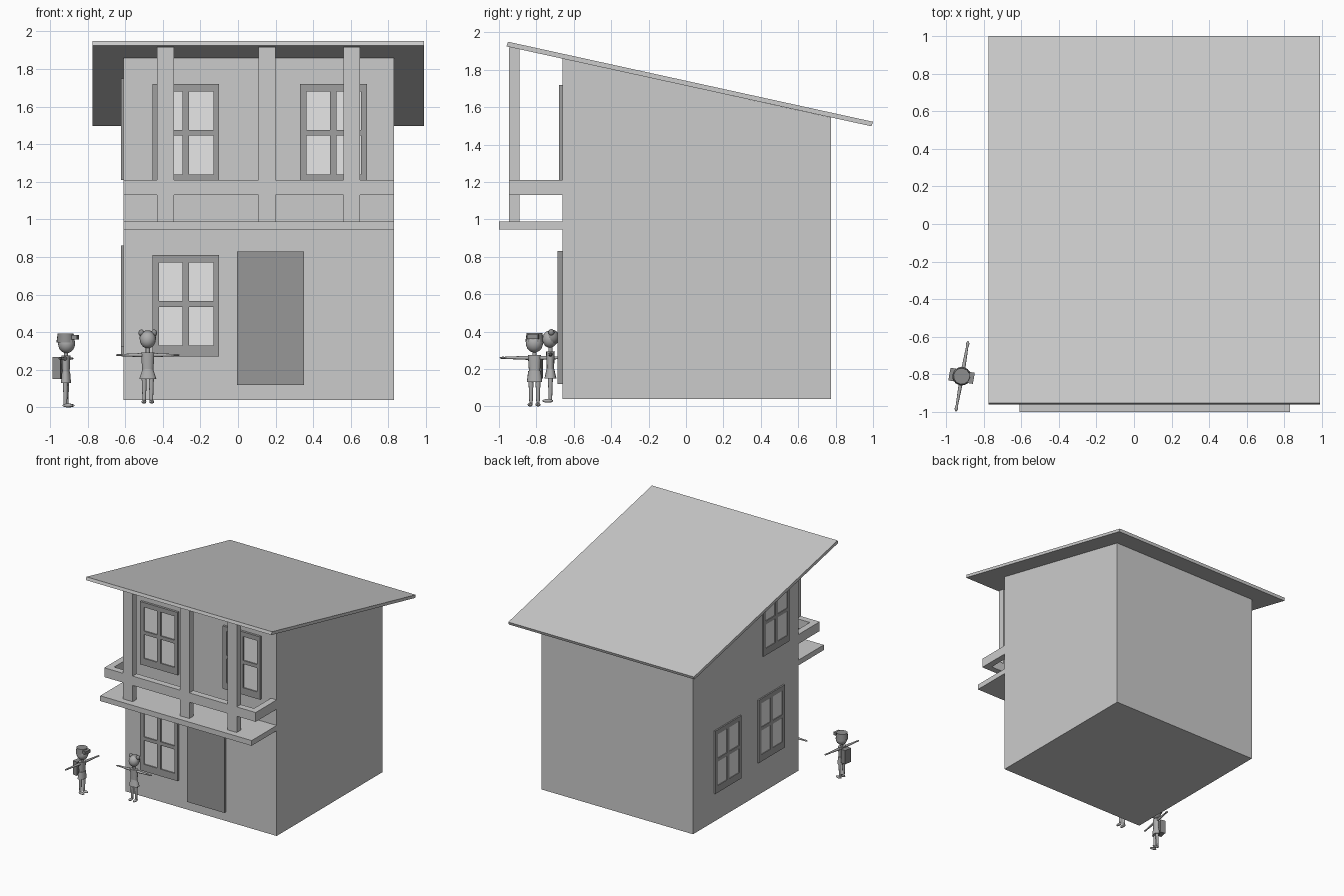
import bpy, bmesh, math
from mathutils import Matrix, Vector

if "Cube" in bpy.data.objects:
    bpy.data.objects.remove(bpy.data.objects["Cube"])


def material(name, v):
    m = bpy.data.materials.new(name)
    m.diffuse_color = (v, v, v, 1)
    m.use_nodes = True
    m.node_tree.nodes["Principled BSDF"].inputs["Base Color"].default_value = m.diffuse_color
    return m


WALL = material("light_grey", 0.6)
GLASS = material("pale_glass", 0.95)
FRAME = material("mid_grey_frame", 0.35)
DOOR = material("dark_grey_door", 0.31)
BODY = material("figure_grey", 0.42)
DARK = material("figure_dark_grey", 0.27)


def finish(bm, name, mat, smooth=False):
    bmesh.ops.recalc_face_normals(bm, faces=bm.faces)
    me = bpy.data.meshes.new(name)
    bm.to_mesh(me)
    bm.free()
    ob = bpy.data.objects.new(name, me)
    bpy.context.collection.objects.link(ob)
    me.materials.append(mat)
    if smooth:
        bpy.ops.object.select_all(action='DESELECT')
        ob.select_set(True)
        bpy.context.view_layer.objects.active = ob
        bpy.ops.object.shade_smooth_by_angle(angle=math.radians(45))
    return ob


def add_box(bm, lo, hi, m=Matrix()):
    lo, hi = Vector(lo), Vector(hi)
    mat = m @ Matrix.Translation((lo + hi) / 2) @ Matrix.Diagonal((*(hi - lo), 1))
    bmesh.ops.create_cube(bm, size=1, matrix=mat)


def box(name, lo, hi, mat, m=Matrix()):
    bm = bmesh.new()
    add_box(bm, lo, hi, m)
    return finish(bm, name, mat)


def prism(name, profile, x0, x1, mat):
    """Side profile (y, z) extruded along x."""
    bm = bmesh.new()
    face = bm.faces.new([bm.verts.new((x0, y, z)) for y, z in profile])
    out = bmesh.ops.extrude_face_region(bm, geom=[face])
    bmesh.ops.translate(bm, vec=(x1 - x0, 0, 0),
                        verts=[v for v in out["geom"] if isinstance(v, bmesh.types.BMVert)])
    return finish(bm, name, mat)


def window(name, m, depth):
    """Four-pane window; local x across, z up, front towards -y."""
    us = [(0, .035), (.16, .195), (.325, .355)]
    vs = [(0, .06), (.265, .295), (.50, .54)]
    bm = bmesh.new()
    for a, b in us:
        add_box(bm, (a, -depth, 0), (b, 0, .54), m)
    for i in range(2):
        for a, b in vs:
            add_box(bm, (us[i][1], -depth, a), (us[i + 1][0], 0, b), m)
    finish(bm, name + "_frame", FRAME)
    box(name + "_glass", (.03, -depth * .5, .05), (.33, 0, .51), GLASS, m)


# House body and single-pitch roof
prism("house_walls", [(-.66, .04), (.775, .04), (.775, 1.545), (-.66, 1.86)], -.61, .83, WALL)
prism("roof", [(-.96, 1.925), (.992, 1.498), (1, 1.522), (-.952, 1.95)], -.775, .99, WALL)

# Balcony: floor, U-shaped rail, posts up to the roof
box("balcony_floor", (-.61, -1, .945), (.83, -.66, .99), WALL)
bm = bmesh.new()
add_box(bm, (-.61, -.945, 1.13), (.83, -.89, 1.21))
for x in (-.61, .775):
    add_box(bm, (x, -.89, 1.13), (x + .055, -.66, 1.21))
finish(bm, "balcony_rail", WALL)
for i, x in enumerate((-.43, .11, .56)):
    box(f"balcony_post_{i + 1}", (x, -.945, .99), (x + .09, -.89, 1.918), WALL)

# Door and windows
box("door", (-.005, -.686, .12), (.35, -.66, .83), DOOR)
for i, (x, z) in enumerate([(-.455, .27), (-.455, 1.18), (.33, 1.18)]):
    window(f"front_window_{i + 1}", Matrix.Translation((x, -.66, z)), .02)
turn = Matrix.Rotation(-math.pi / 2, 4, 'Z')
for i, (y, z) in enumerate([(.49, .28), (-.1, .32), (-.165, 1.21)]):
    window(f"side_window_{i + 1}", Matrix.Translation((-.61, y, z)) @ turn, .012)


# Figures: local x sideways, front towards -y
def ball(name, c, r, mat, m):
    bm = bmesh.new()
    bmesh.ops.create_uvsphere(bm, u_segments=16, v_segments=10, radius=1,
                              matrix=m @ Matrix.Translation(c) @ Matrix.Diagonal((*r, 1)))
    finish(bm, name, mat, True)


def limb(name, a, b, r1, r2, mat, m, flat=1):
    a, b = Vector(a), Vector(b)
    d = b - a
    bm = bmesh.new()
    bmesh.ops.create_cone(bm, cap_ends=True, segments=12, radius1=r1, radius2=r2, depth=d.length,
                          matrix=d.to_track_quat('Z', 'Y').to_matrix().to_4x4())
    bmesh.ops.transform(bm, matrix=m @ Matrix.Translation((a + b) / 2)
                        @ Matrix.Diagonal((1, flat, 1, 1)), verts=bm.verts)
    finish(bm, name, mat, True)


def figure(name, m, span, arm_z, head_r):
    for s, side in ((-1, "left"), (1, "right")):
        limb(f"{name}_{side}_leg", (s * .019, 0, .015), (s * .019, 0, .15), .009, .014, BODY, m)
        ball(f"{name}_{side}_foot", (s * .021, -.014, .01), (.013, .029, .01), BODY, m)
        limb(f"{name}_{side}_arm", (s * .03, 0, arm_z), (s * (span - .03), 0, arm_z), .011, .006, BODY, m)
        ball(f"{name}_{side}_hand", (s * (span - .02), 0, arm_z), (.02, .009, .006), BODY, m)
    limb(f"{name}_torso", (0, 0, .17), (0, 0, arm_z + .015), .029, .036, BODY, m, .65)
    limb(f"{name}_neck", (0, 0, arm_z), (0, 0, .31), .011, .011, BODY, m)
    ball(f"{name}_head", (0, -.003, .34), head_r, BODY, m)


# Boy with cap, shorts and backpack
mb = Matrix.Translation((-.915, -.81, 0)) @ Matrix.Rotation(math.radians(80), 4, 'Z')
figure("boy", mb, .19, .26, (.047, .046, .052))
limb("boy_shorts", (0, 0, .13), (0, 0, .19), .042, .034, BODY, mb, .65)
limb("boy_cap", (0, .002, .345), (0, .002, .393), .05, .043, DARK, mb)
box("boy_cap_brim", (-.03, -.064, .36), (.03, -.035, .385), DARK, mb)
box("boy_backpack", (-.034, .025, .15), (.034, .068, .268), DARK, mb)

# Girl with skirt and two hair buns
mg = Matrix.Translation((-.48, -.725, .02))
figure("girl", mg, .17, .258, (.042, .04, .046))
limb("girl_skirt", (0, 0, .13), (0, 0, .19), .046, .026, BODY, mg, .7)
ball("girl_hair", (0, .008, .348), (.044, .04, .042), DARK, mg)
for s, side in ((-1, "left"), (1, "right")):
    ball(f"girl_{side}_hair_bun", (s * .034, .005, .376), (.016, .016, .018), DARK, mg)
